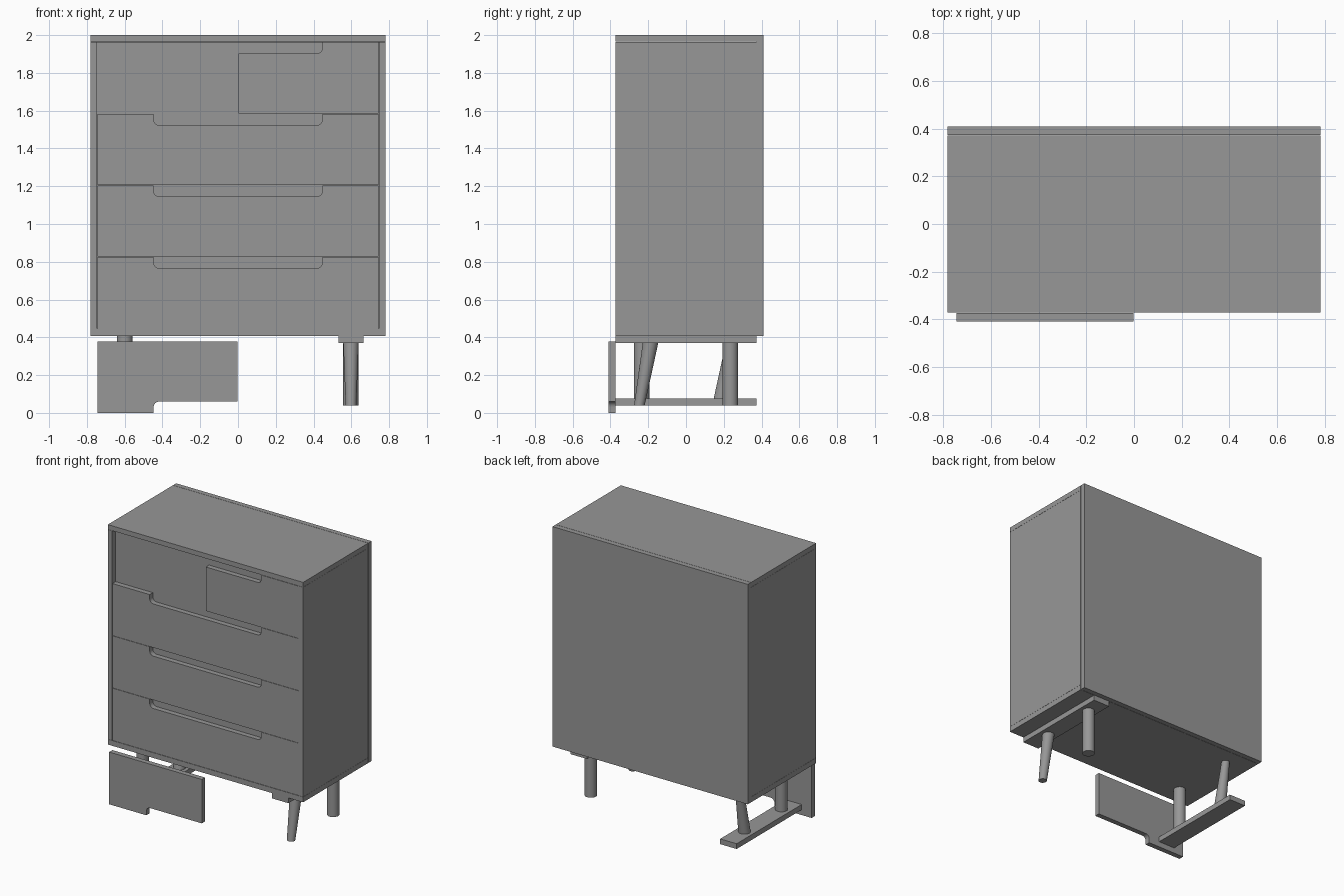
import bpy, bmesh, math

if "Cube" in bpy.data.objects:
    bpy.data.objects.remove(bpy.data.objects["Cube"])

# Dark grey finish shared by every part
grey = bpy.data.materials.new("dark_grey")
grey.diffuse_color = (0.31, 0.31, 0.31, 1)
grey.use_nodes = True
grey.node_tree.nodes["Principled BSDF"].inputs["Base Color"].default_value = grey.diffuse_color


def make_object(name, bm, smooth=False):
    bmesh.ops.recalc_face_normals(bm, faces=bm.faces)
    mesh = bpy.data.meshes.new(name)
    bm.to_mesh(mesh)
    bm.free()
    mesh.materials.append(grey)
    ob = bpy.data.objects.new(name, mesh)
    bpy.context.collection.objects.link(ob)
    if smooth:
        bpy.ops.object.select_all(action='DESELECT')
        bpy.context.view_layer.objects.active = ob
        ob.select_set(True)
        bpy.ops.object.shade_smooth_by_angle(angle=math.radians(35))
    return ob


def loft(name, a, b, smooth=False):
    """Closed solid between two matching loops of points."""
    bm = bmesh.new()
    va = [bm.verts.new(p) for p in a]
    vb = [bm.verts.new(p) for p in b]
    n = len(a)
    bm.faces.new(va)
    bm.faces.new(vb[::-1])
    for i in range(n):
        j = (i + 1) % n
        bm.faces.new((va[i], va[j], vb[j], vb[i]))
    return make_object(name, bm, smooth)


def box(name, x, y, z):
    base = [(x[0], y[0]), (x[1], y[0]), (x[1], y[1]), (x[0], y[1])]
    return loft(name, [(*p, z[0]) for p in base], [(*p, z[1]) for p in base])


R, NOTCH = 0.03, 0.06


def drawer_front(name, x, z, n, y, flip=False):
    """Front board with a rounded finger notch in its top edge (bottom when flipped)."""
    floor = z[1] - NOTCH
    steps = [i * math.pi / 12 for i in range(7)]
    pts = [(x[0], z[0]), (x[1], z[0])]
    if n[1] < x[1]:
        pts += [(x[1], z[1]), (n[1], z[1])]
        pts += [(n[1] - R + R * math.cos(t), floor + R - R * math.sin(t)) for t in steps]
    else:
        pts.append((x[1], floor))
    if n[0] > x[0]:
        pts += [(n[0] + R - R * math.sin(t), floor + R - R * math.cos(t)) for t in steps]
        pts += [(n[0], z[1]), (x[0], z[1])]
    else:
        pts.append((x[0], floor))
    if flip:
        pts = [(px, z[0] + z[1] - pz) for px, pz in pts]
    return loft(name, [(px, y[0], pz) for px, pz in pts],
                [(px, y[1], pz) for px, pz in pts], True)


# Cabinet carcass
BASE = 0.408
box("top_panel", (-0.782, 0.782), (-0.372, 0.372), (1.965, 2.0))
box("bottom_panel", (-0.782, 0.782), (-0.372, 0.372), (BASE, 0.446))
for side, s in (("left", -1), ("right", 1)):
    box(side + "_side_panel", sorted((s * 0.782, s * 0.747)), (-0.372, 0.372), (0.447, 1.964))
box("back_panel", (-0.782, 0.782), (0.374, 0.41), (BASE, 2.0))
box("inner_drawer_body", (-0.746, 0.746), (-0.334, 0.371), (0.447, 1.964))

# Drawer fronts, flush with the carcass edge
FRONT_Y = (-0.372, -0.335)
levels = [0.448, 0.828, 1.207, 1.585, 1.963]
GAP = 0.002
for i in range(3):
    drawer_front(f"wide_drawer_front_{i + 1}", (-0.745, 0.745),
                 (levels[i], levels[i + 1] - GAP), (-0.447, 0.447), FRONT_Y)
drawer_front("small_drawer_front_right", (0.003, 0.745), (levels[3], levels[4]),
             (0.003, 0.447), FRONT_Y)

# Loose small drawer front, upside down in front of the base
drawer_front("small_drawer_front_left", (-0.745, -0.003), (0.0, 0.378),
             (-0.447, -0.003), (-0.41, -0.373), flip=True)


# Leg sets: plank, slanted tapered leg and straight leg; the left set is turned over
FOOT, PLANK = 0.039, 0.37


def leg_set(side, cx, turned):
    def place(x, y, z):
        return (x, -y, BASE + FOOT - z) if turned else (x, y, z)

    def ring(y, z, r):
        return [place(cx + r * math.cos(a), y + r * math.sin(a), z)
                for a in (i * math.tau / 32 for i in range(32))]

    z = sorted(place(0, 0, h)[2] for h in (PLANK, BASE))
    box(side + "_leg_plank", (cx - 0.066, cx + 0.066), (-0.372, 0.372), z)
    loft(side + "_slanted_leg", ring(-0.247, FOOT, 0.028), ring(-0.188, PLANK, 0.041), True)
    loft(side + "_straight_leg", ring(0.235, FOOT, 0.041), ring(0.235, PLANK, 0.041), True)


leg_set("right", 0.598, False)
leg_set("left", -0.6, True)
